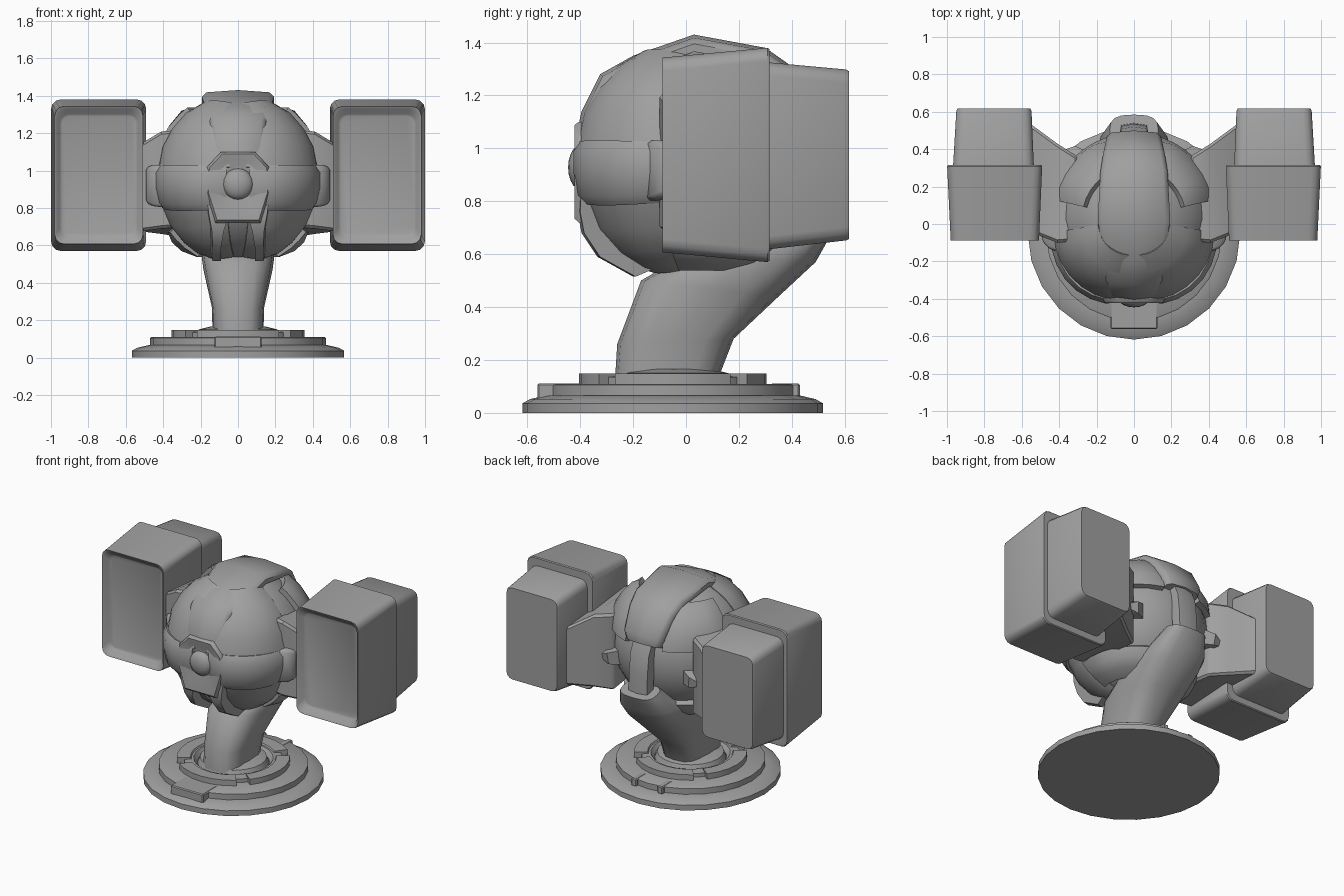
import bpy, bmesh, math
from mathutils import Vector

if "Cube" in bpy.data.objects:
    bpy.data.objects.remove(bpy.data.objects["Cube"])

grey = bpy.data.materials.new("metal_grey")
grey.diffuse_color = (0.35, 0.35, 0.35, 1)
grey.use_nodes = True
grey.node_tree.nodes["Principled BSDF"].inputs["Base Color"].default_value = grey.diffuse_color
CEN = Vector((0, 0.03, 0.955))


def make(name, bm, angle=35, bevel=0, segs=2):
    bmesh.ops.remove_doubles(bm, verts=bm.verts, dist=1e-5)
    bmesh.ops.recalc_face_normals(bm, faces=bm.faces)
    me = bpy.data.meshes.new(name)
    bm.to_mesh(me)
    bm.free()
    ob = bpy.data.objects.new(name, me)
    bpy.context.collection.objects.link(ob)
    me.materials.append(grey)
    bpy.ops.object.select_all(action='DESELECT')
    ob.select_set(True)
    bpy.context.view_layer.objects.active = ob
    if bevel:
        m = ob.modifiers.new("bevel", 'BEVEL')
        m.width, m.segments, m.limit_method = bevel, segs, 'ANGLE'
        bpy.ops.object.modifier_apply(modifier="bevel")
    bpy.ops.object.shade_smooth_by_angle(angle=math.radians(angle))
    return ob


def loft(name, rings, angle=35, bevel=0, segs=2, close=False):
    """Skin a list of equal-length closed rings."""
    bm = bmesh.new()
    vs = [[bm.verts.new(p) for p in r] for r in rings]
    n = len(rings[0])
    pairs = list(zip(vs, vs[1:])) + ([(vs[-1], vs[0])] if close else [])
    for a, b in pairs:
        for i in range(n):
            bm.faces.new((a[i], a[(i + 1) % n], b[(i + 1) % n], b[i]))
    if not close:
        bm.faces.new(vs[0])
        bm.faces.new(vs[-1])
    return make(name, bm, angle, bevel, segs)


def revolve(name, prof, n, a0=0, a1=360, cy=-0.05, closed=False):
    """Turn (radius, z) points about the base axis."""
    full = a1 - a0 == 360
    if full and not closed:
        return loft(name, [[(r * math.cos(2 * math.pi * i / n), cy + r * math.sin(2 * math.pi * i / n), z)
                            for i in range(n)] for r, z in prof], 40)
    rings = []
    for i in range(n if full else n + 1):
        a = math.radians(a0 + (a1 - a0) * i / n)
        rings.append([(r * math.cos(a), cy + r * math.sin(a), z) for r, z in prof])
    return loft(name, rings, 30, close=full)


def on_ball(lon, lat, r):
    """Point around the body; longitude 0 faces front."""
    o, l = math.radians(lon), math.radians(lat)
    return CEN + Vector((math.sin(o) * math.cos(l), -math.cos(o) * math.cos(l), math.sin(l))) * r


def shell(name, lon0, lon1, lats, r, t=0.06, n=8, edge=0.018, bulge=0, angle=40):
    """Curved armour plate with chamfered long edges; bulge squares its front corner."""
    rings = []
    for i in range(n + 1):
        lon = lon0 + (lon1 - lon0) * i / n
        k = edge if i in (0, n) else 0
        b = r + bulge * max(0, math.sin(math.radians(2.25 * min(abs(lon), 80)))) * (abs(lon) < 80)
        outer = [on_ball(lon, l, b - (edge if j in (0, len(lats) - 1) else k)) for j, l in enumerate(lats)]
        inner = [on_ball(lon, l, r - t) for l in reversed(lats)]
        rings.append(outer + inner)
    return loft(name, rings, angle)


def box(name, xs, ys, zs, bevel=0.01):
    return loft(name, [[(xs[0], y, zs[0]), (xs[1], y, zs[0]), (xs[1], y, zs[1]), (xs[0], y, zs[1])]
                       for y in ys], 35, bevel, 1)


def rounded(x0, x1, z0, z1, y, c):
    """Rounded rectangle facing front."""
    pts = []
    for cx, cz, a in ((x1 - c, z1 - c, 0), (x0 + c, z1 - c, 90), (x0 + c, z0 + c, 180), (x1 - c, z0 + c, 270)):
        for k in range(4):
            t = math.radians(a + 30 * k)
            pts.append((cx + c * math.cos(t), y, cz + c * math.sin(t)))
    return pts


# Stepped round base
revolve("base_disc", [(0.568, 0), (0.568, 0.036), (0.54, 0.052), (0.48, 0.066), (0.3, 0.07)], 24)
revolve("base_middle_step", [(0.47, 0.05), (0.47, 0.105), (0.462, 0.11), (0.25, 0.11)], 24)
for k in range(4):
    revolve("base_upper_ring", [(0.355, 0.1), (0.355, 0.148), (0.27, 0.148), (0.24, 0.1)], 6,
            90 * k - 38, 90 * k + 38, closed=True)
revolve("base_inner_ring", [(0.31, 0.1), (0.31, 0.135), (0.25, 0.14), (0.22, 0.1)], 24, closed=True)
revolve("arm_collar", [(0.23, 0.1), (0.21, 0.15), (0.15, 0.165)], 20)
box("base_front_tab", (-0.125, 0.125), (-0.562, -0.40), (0.05, 0.112), 0.006)
for s in (-1, 1):
    box("base_rear_clip", (s * 0.1 - 0.02, s * 0.1 + 0.02), (0.32, 0.43), (0.06, 0.112), 0.006)

# Leaning support arm: front point, back point, half width
rings = []
for (y0, z0), (y1, z1), w in (((-.27, .1), (.11, .1), .135), ((-.26, .26), (.18, .28), .14),
                              ((-.17, .5), (.35, .44), .185), ((0, .6), (.49, .57), .2),
                              ((.25, .66), (.535, .65), .19), ((.42, .8), (.585, .76), .13)):
    ring = []
    for i in range(16):
        a = 2 * math.pi * i / 16
        c, s = math.cos(a), math.sin(a)
        u = 0.5 + 0.5 * math.copysign(abs(c) ** 0.7, c)
        ring.append((w * math.copysign(abs(s) ** 0.7, s), y0 + (y1 - y0) * u, z0 + (z1 - z0) * u))
    rings.append(ring)
loft("support_arm", rings, 40)
shell("body_cradle", 75, 285, (-62, -52, -44, -37), 0.49, 0.07, 14)

# Round body and its plates
bm = bmesh.new()
bmesh.ops.create_uvsphere(bm, u_segments=24, v_segments=16, radius=0.44)
bmesh.ops.translate(bm, verts=bm.verts, vec=CEN)
make("body_ball", bm, 40)
for s in (-1, 1):
    shell("side_band", s * 8, s * 100, (-21, -16, -6, 4, 9), 0.455, n=9, bulge=0.04)
    shell("upper_front_plate", s * 6, s * 80, (8, 22, 36, 50, 64), 0.453, n=7, edge=0.008, bulge=0.022)
    shell("rear_shoulder_plate", s * 103, s * 162, (14, 24, 36, 48, 54), 0.49, n=6)
    shell("lower_plate", s * 8, s * 80, (-68, -60, -48, -34, -20), 0.453, n=7, edge=0.008, bulge=0.016)
    loft("side_lug", [[(s * x, y, z) for y, z in ((y0, z0), (y1, z0), (y1, z1), (y0, z1))]
                      for x, y0, y1, z0, z1 in ((.38, -.16, .1, .8, 1.03), (.455, -.13, .06, .81, 1.03),
                                               (.492, -.09, .03, .83, 1.015))], 50, 0.012, 1)
    # Pointed lug on the back of the body
    loft("rear_lug", [[on_ball(s * o, l - 7, r) for o, l in ((b - w, -h), (b + w, -h), (b + w, h - 3), (b - w, h - 3))]
                      for b, r, w, h in ((138, 0.41, 9, 9), (135, 0.50, 6, 6), (132, 0.53, 2, 3))], 30)


def strip(name, rows, drop=0.05, flare=0.03, angle=30):
    """Raised band along the body centre line: y, z, half width."""
    rings = []
    for y, z, w in rows:
        p = Vector((0, y, z))
        d = (CEN - p).normalized()
        rings.append([p + d * k + Vector((x, 0, 0)) for x, k in
                      ((-w - flare, drop + .03), (-w - flare, drop), (-w, 0.012), (0, 0), (w, 0.012),
                       (w + flare, drop), (w + flare, drop + .03))])
    return loft(name, rings, angle)


strip("top_crest", [(-.412, 1.06, .10), (-.395, 1.14, .115), (-.325, 1.28, .125), (-.2, 1.35, .145),
                    (.03, 1.43, .168), (.3, 1.38, .155), (.4, 1.31, .14), (.5, 1.16, .12), (.5, 1.1, .1)],
      0.035, 0.025, 48)
strip("rear_strap", [(.47, 1.14, .07), (.52, 1.03, .07), (.535, .9, .07), (.54, .76, .07)], 0.05, 0.005)

# Front eye surround, eye and chin prongs
out = [(.09, 1.1), (.165, 1.02), (.17, .88), (.12, .72)]
inn = [(.065, 1.055), (.125, 1.0), (.125, .89), (.08, .80)]
mirror = lambda p: p + [(-x, z) for x, z in reversed(p)]
loft("eye_surround", [[(x, y, z) for x, z in mirror(p)] for p, y in
                      ((out, -0.32), (out, -0.405), ([(x * .93, .93 + (z - .93) * .93) for x, z in out], -0.422),
                       (inn, -0.415), ([(x * .6, .93 + (z - .93) * .6) for x, z in inn], -0.40))], 40)
bm = bmesh.new()
bmesh.ops.create_uvsphere(bm, u_segments=16, v_segments=10, radius=0.083)
for v in bm.verts:
    v.co = (v.co.x, -0.40 + v.co.y * 0.55, 0.928 + v.co.z)
make("eye", bm, 40)
for s in (-1, 1):
    rows = []
    for z, x0, x1, y in ((.86, .09, .168, -.405), (.76, .05, .155, -.41), (.68, .075, .14, -.395),
                         (.59, .09, .135, -.335), (.515, .09, .135, -.2)):
        rows.append([(s * x0, y, z), (s * x1, y + .01, z), (s * (x1 + .01), y + .08, z + .03),
                     (s * x0, y + .08, z + .03)])
    loft("chin_prong", rows, 35)

# Side pods with recessed front, stepped rear box and strut
for s in (-1, 1):
    def pod(name, secs):
        loft(name, [[(s * x, y, z) for x, y, z in rounded(*q)] for q in secs], 40)
    pod("pod_front", [(.55, .94, .66, 1.29, -.045, .04), (.538, .952, .648, 1.302, -.05, .045),
                      (.522, .966, .622, 1.328, -.08, .05), (.508, .98, .607, 1.343, -.088, .05),
                      (.491, .999, .570, 1.38, .308, .05), (.495, .995, .575, 1.375, .315, .05)])
    pod("pod_rear", [(.535, .968, .617, 1.326, .30, .05), (.548, .95, .652, 1.298, .605, .05),
                     (.555, .943, .658, 1.291, .617, .045)])
    loft("pod_strut", [[(s * x, y, z) for y, z in ((y0, z0), (y1, z2), (y1, z1 - .05), (y0, z1))]
                       for x, y0, y1, z0, z2, z1 in ((.3, -.09, .36, .70, .64, 1.22), (.41, -.1, .43, .69, .66, 1.21),
                                                    (.56, -.04, .54, .67, .68, 1.12))], 30, 0.015, 1)
